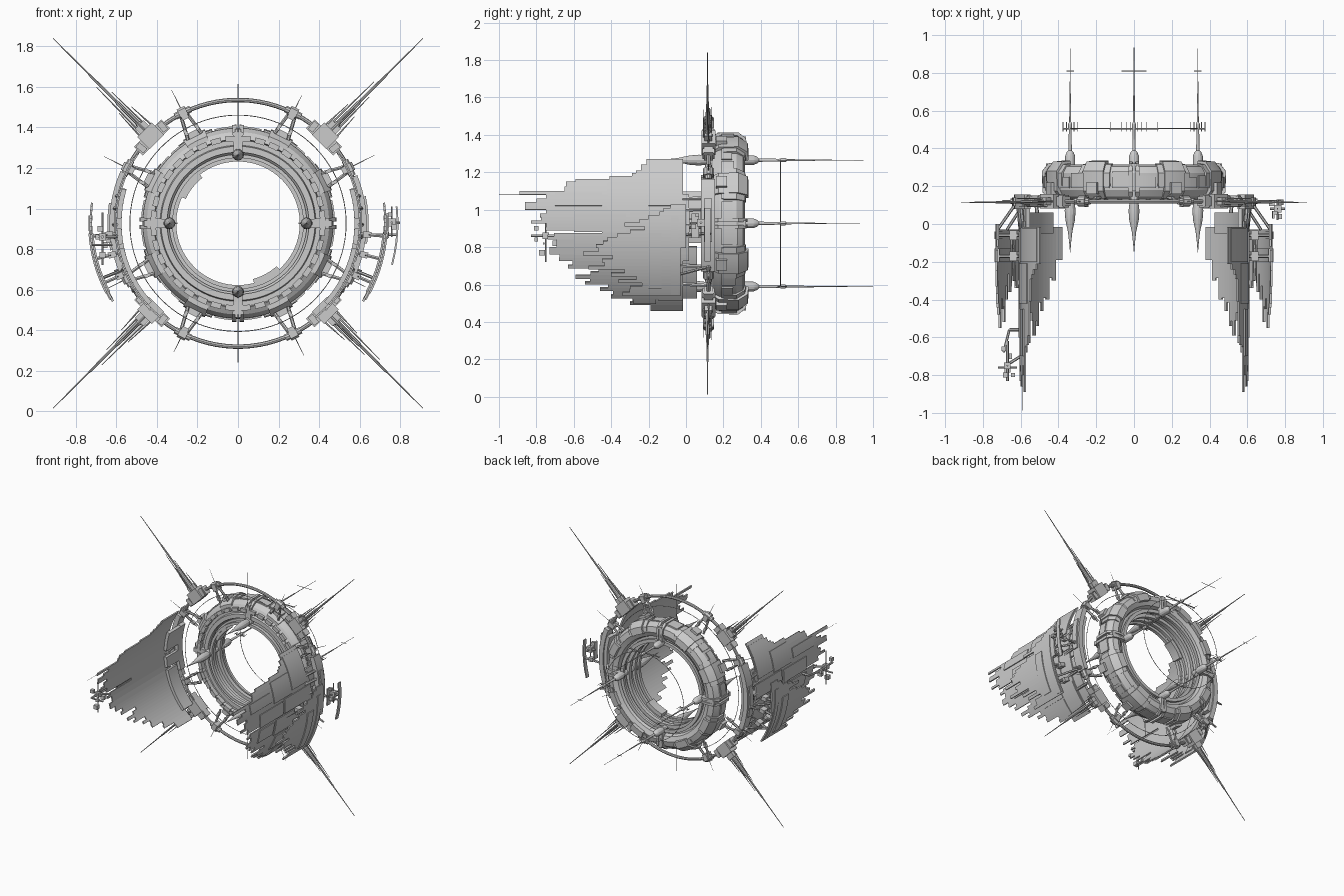
import bpy, bmesh, math, random
from mathutils import Vector, Matrix

if "Cube" in bpy.data.objects:
    bpy.data.objects.remove(bpy.data.objects["Cube"])

random.seed(4)
ZC = 0.927  # height of the ring axis, which runs along y


def P(r, a, y):
    a = math.radians(a)
    return Vector((r * math.cos(a), y, ZC + r * math.sin(a)))


def sector(bm, prof, a0=0, a1=360, step=4):
    """Sweep a closed (radius, y) profile around the ring axis."""
    full = a1 - a0 >= 360
    n = max(1, round((a1 - a0) / step))
    rows = [[bm.verts.new(P(r, a0 + (a1 - a0) * i / n, y)) for r, y in prof]
            for i in range(n if full else n + 1)]
    m = len(prof)
    for i in range(n):
        A, B = rows[i], rows[(i + 1) % len(rows)]
        for j in range(m):
            k = (j + 1) % m
            bm.faces.new((A[j], A[k], B[k], B[j]))
    if not full:
        bm.faces.new(rows[0])
        bm.faces.new(rows[-1][::-1])


def plate(bm, r0, r1, y0, y1, a0=0, a1=360, step=4):
    sector(bm, [(r0, y0), (r1, y0), (r1, y1), (r0, y1)], a0, a1, step)


def turned(bm, p0, p1, prof, n=8):
    """Lathe (distance fraction, radius) pairs along the line p0-p1."""
    p0, p1 = Vector(p0), Vector(p1)
    q = (p1 - p0).to_track_quat('Z', 'Y')
    rows = [[bm.verts.new(p0.lerp(p1, t) + q @ Vector((r * math.cos(k * math.tau / n),
             r * math.sin(k * math.tau / n), 0))) for k in range(n)] for t, r in prof]
    for A, B in zip(rows, rows[1:]):
        for k in range(n):
            bm.faces.new((A[k], A[(k + 1) % n], B[(k + 1) % n], B[k]))
    bm.faces.new(rows[0][::-1])
    bm.faces.new(rows[-1])


def rod(bm, p0, p1, r0, r1=None, n=6):
    turned(bm, p0, p1, [(0, r0), (1, r0 if r1 is None else r1)], n)


def box(bm, a, r, y, dr, dt, dy):
    M = (Matrix.Translation(P(r, a, y)) @ Matrix.Rotation(-math.radians(a), 4, 'Y')
         @ Matrix.Diagonal((dr, dy, dt, 1)))
    bmesh.ops.create_cube(bm, size=1, matrix=M)


def finish(name, bm):
    bmesh.ops.recalc_face_normals(bm, faces=bm.faces)
    me = bpy.data.meshes.new(name)
    bm.to_mesh(me)
    bm.free()
    ob = bpy.data.objects.new(name, me)
    bpy.context.collection.objects.link(ob)
    bpy.ops.object.select_all(action='DESELECT')
    ob.select_set(True)
    bpy.context.view_layer.objects.active = ob
    bpy.ops.object.shade_smooth_by_angle(angle=math.radians(25))


# main torus body with stepped inner wall
bm = bmesh.new()
sector(bm, [(.415, .125), (.45, .145), (.47, .18), (.472, .27), (.45, .305), (.41, .315),
            (.375, .30), (.365, .27), (.345, .27), (.345, .24), (.335, .24), (.335, .17),
            (.35, .155), (.35, .13), (.38, .13), (.385, .15), (.41, .15)])
finish("main_ring", bm)

# inner liner rings and small patches
bm = bmesh.new()
for r0, r1, y0, y1 in [(.305, .325, .115, .14), (.315, .34, .15, .175), (.31, .335, .22, .25),
                       (.325, .35, .28, .30)]:
    plate(bm, r0, r1, y0, y1)
for a0, a1 in [(128, 155), (285, 312)]:
    plate(bm, .285, .315, .12, .19, a0, a1)
finish("inner_liner", bm)

# front teeth and raised outer panels
bm = bmesh.new()
for i in range(36):
    plate(bm, .405, .432, .115, .15, i * 10 + 1.5, i * 10 + 8.5)
for i in range(24):
    plate(bm, .46, .479, .19, .20 + random.uniform(.04, .08), i * 15 + 1, i * 15 + 14)
finish("ring_panels", bm)

# armour blocks, tie struts and clamps at eight angles
arm, strut, clamp = bmesh.new(), bmesh.new(), bmesh.new()
for q in range(4):
    for off in (26.5, 63.5):
        a = q * 90 + off
        sector(arm, [(.415, .135), (.455, .135), (.488, .175), (.492, .28), (.455, .33), (.405, .335),
                     (.40, .30)], a - 7, a + 7)
        sector(arm, [(.44, .20), (.482, .20), (.484, .27), (.45, .315), (.42, .32)], a - 11, a + 11)
        box(arm, a, .492, .19, .03, .06, .06)
        for d in (-1, 1):
            rod(strut, P(.48, a + d * 4.5, .14), P(.60, a + d * 1.5, .12), .009)
            box(strut, a + d * 3.5, .515, .133, .03, .016, .024)
        rod(strut, P(.60, a, .12), P(.60 + random.uniform(.1, .16), a, .12), .003, .001, 4)
        turned(clamp, P(.612, a - 4, .12), P(.612, a + 4, .12),
               [(0, .018), (.25, .018), (.25, .028), (.75, .028), (.75, .018), (1, .018)], 10)
        box(clamp, a, .60, .12, .05, .035, .06)
finish("armour_blocks", arm)
finish("tie_struts", strut)
finish("ring_clamps", clamp)

# outer ring with thick side arcs and fine wire rings
bm = bmesh.new()
circ = [(math.cos(k * math.pi / 4), math.sin(k * math.pi / 4)) for k in range(8)]
for r, y, t in [(.609, .12, .011), (.534, .12, .002), (.335, .505, .002)]:
    sector(bm, [(r + t * c, y + t * s) for c, s in circ])
for a in (0, 180):
    plate(bm, .60, .635, .08, .155, a - 24, a + 22)
    plate(bm, .575, .60, .09, .145, a - 17, a + 17)
    plate(bm, .63, .645, .095, .14, a - 9, a + 12)
finish("outer_ring", bm)

# hub collars with long fore-and-aft antennas
col, ant = bmesh.new(), bmesh.new()
for i, tip in enumerate((.93, .95, .93, 1.0)):
    a = i * 90
    for d in (-2.2, 2.2):
        sector(col, [(.33, .115), (.45, .125), (.485, .17), (.487, .28), (.455, .32), (.40, .33),
                     (.335, .32)], a + d - 1.2, a + d + 1.2, 2)
    box(col, a, .40, .22, .13, .03, .20)
    prof = [(-.15, .001), (-.10, .005), (-.04, .012), (.02, .025), (.07, .029), (.11, .024), (.12, .03),
            (.15, .03), (.16, .02), (.29, .02), (.30, .026), (.36, .026), (.38, .018), (.39, .009),
            (.50, .007), (.51, .011), (.53, .011), (.54, .005), (.68, .004), (.70, .0025), (tip, .001)]
    turned(ant, P(.338, a, -.15), P(.338, a, tip), [((y + .15) / (tip + .15), r) for y, r in prof], 12)
    w = .13 if i == 1 else .04
    c = P(.338, a, .505)
    rod(ant, c - Vector((w, 0, 0)), c + Vector((w, 0, 0)), .004)
    for k in (-.95, -.5, .5, .95):
        e = c + Vector((w * k, 0, 0))
        rod(ant, e - Vector((0, .015, 0)), e + Vector((0, .035, 0)), .002, n=4)
    rod(ant, P(.338, a, .81) - Vector((w / 2, 0, 0)), P(.338, a, .81) + Vector((w / 2, 0, 0)), .002, n=4)
for a in (90, 270):
    rod(ant, P(.45, a, .12), P(.72, a, .12), .003, .001, 4)
finish("hub_collars", col)
finish("hub_antennas", ant)

# diagonal spikes with base housings
hs, sp = bmesh.new(), bmesh.new()
for a in (45, 135, 225, 315):
    box(hs, a, .60, .12, .06, .19, .05)
    box(hs, a, .61, .12, .085, .10, .075)
    box(hs, a, .665, .12, .05, .06, .04)
    for d in (-7, 7):
        box(hs, a + d, .605, .12, .05, .03, .065)
    turned(sp, P(.64, a, .115), P(1.292, a, .115),
           [(0, .016), (.08, .016), (.1, .012), (.3, .011), (.33, .007), (.6, .006), (.62, .004), (1, .002)])
    for d, r0, r1, y in [(2.2, .62, .97, .115), (-2, .62, .90, .115), (3.6, .62, .80, .12),
                         (-4, .62, .78, .12), (0, .64, .88, .135), (0, .64, .86, .095)]:
        rod(sp, P(r0, a + d, y), P(r1, a + d * r0 / r1 * .8, y), .006, .0015, 5)
finish("spike_housings", hs)
finish("diagonal_spikes", sp)

# big curved wings, ragged along the front edge: (top z, tip y)
ROWS = [(1.27, -.24), (1.21, -.29), (1.18, -.41), (1.165, -.59), (1.15, -.65), (1.10, -.89), (1.08, -.80),
        (1.04, -.86), (1.0, -.78), (.96, -.83), (.925, -.75), (.89, -.45), (.875, -.74), (.84, -.73),
        (.76, -.68), (.725, -.63), (.685, -.51), (.65, -.59), (.63, -.54), (.60, -.46), (.565, -.40),
        (.525, -.30), (.49, -.19), (.46, 0)]


def ang(z):
    return math.degrees(math.asin((z - ZC) / .605))


def mplate(bm, s, r0, r1, y0, y1, a0, a1, step=3):
    if s < 0:
        a0, a1 = 180 - a1, 180 - a0
    plate(bm, r0, r1, y0, y1, a0, a1, step)


for s, side in ((1, "right"), (-1, "left")):
    random.seed(9)
    A = 0 if s > 0 else 180
    bm = bmesh.new()
    for (z1, tip), (z0, _) in zip(ROWS, ROWS[1:]):
        front = .015 if .74 < z1 < 1.1 else -.015
        n = 2 if z1 - z0 > .03 else 1
        for k in range(n):
            za, zb = z0 + (z1 - z0) * k / n, z0 + (z1 - z0) * (k + 1) / n
            end = tip + (random.uniform(0, .06) if k else 0)
            mplate(bm, s, .597, .606, end, front, ang(za), ang(zb))
    # raised overlay panels
    for z0, z1, y0, y1 in [(1.02, 1.25, -.20, -.02), (1.0, 1.15, -.42, -.21), (.88, .99, -.30, .02),
                           (.88, .98, -.60, -.32), (.74, .87, -.40, -.10), (.76, .86, -.60, -.42),
                           (.60, .72, -.36, -.16), (.52, .66, -.15, -.02), (.50, .59, -.28, -.16),
                           (1.02, 1.09, -.70, -.45)]:
        mplate(bm, s, .604, .612, y0, y1, ang(z0), ang(z1))
    finish(side + "_wing", bm)

    # links from wing to outer ring
    bm = bmesh.new()
    for z0, z1, y1 in [(.95, 1.10, .10), (.52, .80, .06), (.82, .90, .09)]:
        mplate(bm, s, .575, .597, -.05, y1, ang(z0), ang(z1))
    for z in (.60, .70, .86, .92, 1.0, 1.06):
        a = math.degrees(math.asin((z - ZC) / .605))
        a = a if s > 0 else 180 - a
        rod(bm, P(.60, a, -.04), P(.615, a, .11), .01)
    finish(side + "_wing_links", bm)

    # small outer shield with standoffs
    bm = bmesh.new()
    tips = [-.34, -.30, -.36, -.40, -.52, -.45, -.55, -.48, -.42, -.30, -.33, -.20, -.12]
    for k, t in enumerate(tips):
        a0 = -32 + k * 40 / 13
        mplate(bm, s, .722, .733, t, -.03 if k < 7 else .0, a0, a0 + 1.6)
        mplate(bm, s, .722, .733, t + random.uniform(.03, .1), -.03 if k < 7 else .0, a0 + 1.6, a0 + 40 / 13)
    mplate(bm, s, .715, .74, -.20, -.13, -28, -4)
    mplate(bm, s, .72, .738, -.08, -.04, -31, 3)
    for a in (-24, -14, -5):
        b = a if s > 0 else 180 - a
        for y in (-.06, -.17):
            rod(bm, P(.60, b, y), P(.725, b, y), .009)
            box(bm, b, .64, y, .04, .03, .05)
        rod(bm, P(.65, b, -.05), P(.65, b, -.33), .007, .002)
    for a in (-22, -5):
        b = a if s > 0 else 180 - a
        rod(bm, P(.62, b, .12), P(.725, b, -.03), .008)
        turned(bm, P(.625, b, .12), P(.70, b, .12), [(0, .014), (.4, .014), (.4, .008), (1, .006)])
    finish(side + "_shield", bm)

# sensor cluster at the left wing tip
bm = bmesh.new()
rod(bm, (-.60, -.70, .86), (-.68, -.75, .86), .008)
rod(bm, (-.66, -.56, .86), (-.69, -.68, .86), .007)
rod(bm, (-.60, -.56, .86), (-.66, -.56, .86), .009)
rod(bm, (-.67, -.75, .72), (-.67, -.75, .98), .005)
rod(bm, (-.67, -.62, .86), (-.67, -.83, .86), .008)
rod(bm, (-.62, -.76, .82), (-.72, -.76, .82), .006)
rod(bm, (-.59, -.80, 1.08), (-.59, -1.0, 1.08), .0015, .001, 4)
for x, y, z, d in [(-.67, -.75, .86, .035), (-.68, -.80, .90, .025), (-.66, -.70, .82, .03),
                   (-.69, -.66, .86, .025), (-.67, -.77, .77, .03), (-.64, -.80, .84, .02)]:
    bmesh.ops.create_cube(bm, size=d, matrix=Matrix.Translation((x, y, z)))
finish("tip_sensor", bm)

# curved receiver on the right side
bm = bmesh.new()
rod(bm, (.63, .12, .87), (.78, .12, .87), .007)
rod(bm, (.72, .08, .93), (.80, .08, .93), .007)
plate(bm, .783, .792, .10, .13, -15, 6)
plate(bm, .735, .745, .03, .07, -6, 4)
for x, y, z, d in [(.76, .08, .93, .04), (.73, .11, .87, .03), (.77, .04, .91, .025), (.75, .06, .97, .02)]:
    bmesh.ops.create_cube(bm, size=d, matrix=Matrix.Translation((x, y, z)))
rod(bm, (.76, .02, .93), (.76, .13, .93), .006)
rod(bm, (.76, .08, .86), (.76, .08, 1.01), .004)
finish("side_receiver", bm)
